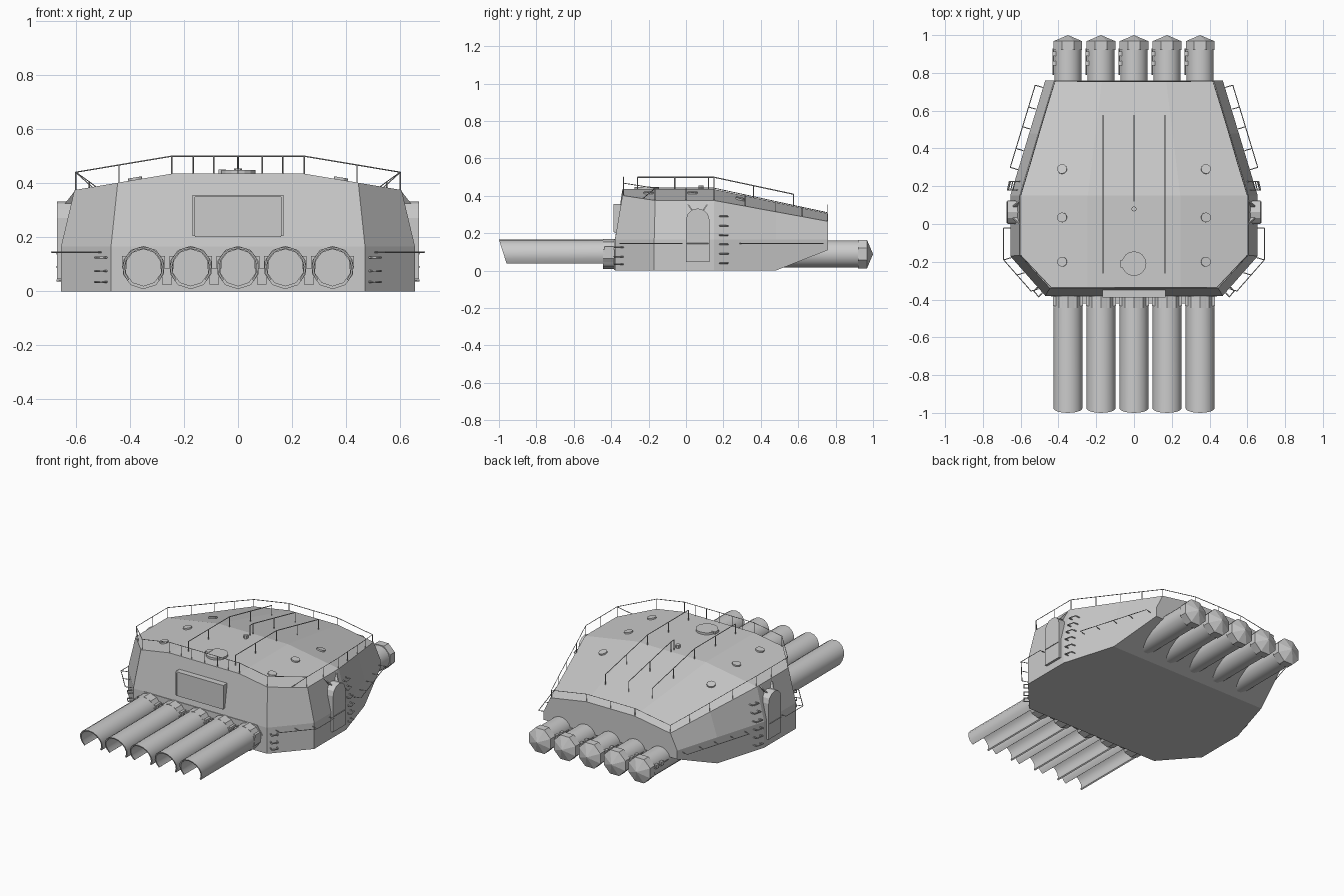
import bpy, bmesh, math
from mathutils import Vector

if "Cube" in bpy.data.objects:
    bpy.data.objects.remove(bpy.data.objects["Cube"])

TUBE_X = [-0.35, -0.175, 0, 0.175, 0.35]
TUBE_Z = 0.088


def make(name, verts, faces, smooth=False):
    me = bpy.data.meshes.new(name)
    me.from_pydata([tuple(v) for v in verts], [], faces)
    bm = bmesh.new()
    bm.from_mesh(me)
    bmesh.ops.remove_doubles(bm, verts=bm.verts, dist=1e-5)
    bmesh.ops.recalc_face_normals(bm, faces=bm.faces)
    bm.to_mesh(me)
    bm.free()
    ob = bpy.data.objects.new(name, me)
    bpy.context.collection.objects.link(ob)
    if smooth:
        bpy.ops.object.select_all(action='DESELECT')
        ob.select_set(True)
        bpy.context.view_layer.objects.active = ob
        bpy.ops.object.shade_smooth_by_angle(angle=math.radians(35))
    return ob


def box(name, lo, hi):
    v = [(x, y, z) for x in (lo[0], hi[0]) for y in (lo[1], hi[1]) for z in (lo[2], hi[2])]
    return make(name, v, [(0, 1, 3, 2), (4, 6, 7, 5), (0, 4, 5, 1), (2, 3, 7, 6), (0, 2, 6, 4), (1, 5, 7, 3)])


def prism(name, loop_a, loop_b):
    n = len(loop_a)
    faces = [(i, (i + 1) % n, n + (i + 1) % n, n + i) for i in range(n)]
    return make(name, loop_a + loop_b, faces + [tuple(range(n)), tuple(range(n, 2 * n))])


def lathe_y(name, x, profile, n, closed=False, smooth=True):
    v, f, m = [], [], len(profile)
    for y, r in profile:
        for i in range(n):
            a = 2 * math.pi * (i + 0.5) / n
            v.append((x + r * math.cos(a), y, TUBE_Z + r * math.sin(a)))
    for j in range(m if closed else m - 1):
        k = (j + 1) % m
        f += [(j * n + i, j * n + (i + 1) % n, k * n + (i + 1) % n, k * n + i) for i in range(n)]
    return make(name, v, f, smooth)


def wires(name, paths, r=0.0022):
    cu = bpy.data.curves.new(name, 'CURVE')
    cu.dimensions = '3D'
    cu.bevel_depth = r
    cu.bevel_resolution = 0
    cu.use_fill_caps = True
    for p in paths:
        sp = cu.splines.new('POLY')
        sp.points.add(len(p) - 1)
        for q, c in zip(sp.points, p):
            q.co = (*c, 1)
    ob = bpy.data.objects.new(name, cu)
    bpy.context.collection.objects.link(ob)
    bpy.ops.object.select_all(action='DESELECT')
    ob.select_set(True)
    bpy.context.view_layer.objects.active = ob
    bpy.ops.object.convert(target='MESH')


def flat_half(y):
    return 0.245 - 0.075 * max(0, (y - 0.15) / 0.61)


def roof(x, y):
    return 0.435 - 0.13 * max(0, (y - 0.15) / 0.61) - 0.167 * max(0, abs(x) - flat_half(y))


# Armoured housing: lower, middle and roof rings, right half then mirrored
plan = [(0.47, -0.38), (0.655, -0.17), (0.655, 0.15), (0.555, 0.48), (0.47, 0.76)]
top = [(0.445, -0.34), (0.605, -0.165), (0.605, 0.15), (0.506, 0.48), (0.422, 0.76)]
low_z = [0, 0, 0, 0, 0.11]
v, f = [], []
for (x, y), (tx, ty), z in zip(plan, top, low_z):
    h, e, c = flat_half(ty), roof(tx, ty), roof(0, ty)
    half = [(x, y, z), (x, y, 0.165), (tx, ty, e), (h, ty, c)]
    v += half + [(-a, b, d) for a, b, d in reversed(half)]
for i in range(4):
    f += [(8 * i + k, 8 * i + (k + 1) % 8, 8 * i + 8 + (k + 1) % 8, 8 * i + 8 + k) for k in range(8)]
for b in (0, 32):
    f += [(b, b + 1, b + 6, b + 7), tuple(b + k for k in range(1, 7))]
make("housing", v, f)

# Front opening plate and sighting panel
outline = [(-0.44, 0.004), (0.44, 0.004), (0.44, 0.11), (0.40, 0.165), (-0.40, 0.165), (-0.44, 0.11)]
prism("front_opening_plate", [(x, -0.384, z) for x, z in outline], [(x, -0.37, z) for x, z in outline])
box("front_panel", (-0.16, -0.382, 0.2), (0.16, -0.34, 0.348))
box("front_panel_hood", (-0.168, -0.388, 0.348), (0.168, -0.34, 0.356))
for s in (-1, 1):
    box("front_panel_side", (s * 0.164 - 0.004, -0.388, 0.205), (s * 0.164 + 0.004, -0.34, 0.35))

# Launch tubes
for x in TUBE_X:
    lathe_y("rear_tube", x, [(0.4, 0.0), (0.4, 0.073), (0.93, 0.073)], 16)
    lathe_y("rear_cap", x, [(0.92, 0.0), (0.92, 0.082), (0.968, 0.082), (1.0, 0.0)], 8, smooth=False)
    lathe_y("tube_collar", x, [(-0.38, 0.08), (-0.445, 0.08), (-0.445, 0.068), (-0.38, 0.068)], 10, True)
    # open-bottomed spoon with raked muzzle
    v, f, n = [], [], 12
    for i in range(n + 1):
        a = math.radians(-40 + 260 * i / n)
        for r in (0.077, 0.069):
            px, pz = x + r * math.cos(a), TUBE_Z + r * math.sin(a)
            v += [(px, -1.0 + 0.32 * (0.165 - pz), pz), (px, -0.39, pz)]
    for i in range(n):
        a, b = 4 * i, 4 * i + 4
        f += [(a, a + 1, b + 1, b), (a + 2, b + 2, b + 3, a + 3), (a, b, b + 2, a + 2), (a + 1, a + 3, b + 3, b + 1)]
    f += [(0, 2, 3, 1), (4 * n, 4 * n + 1, 4 * n + 3, 4 * n + 2)]
    make("tube_spoon", v, f, True)
    # collar lugs and rear latches
    for s in (-1, 1):
        box("collar_lug", (x + s * 0.07 - 0.009, -0.435, 0.085), (x + s * 0.07 + 0.009, -0.38, 0.13))
    for y in (0.84, 0.89):
        box("rear_latch", (x - 0.082, y, 0.095), (x - 0.06, y + 0.022, 0.12))
    wires("rear_latch_rod", [[(x - 0.078, 0.79, 0.108), (x - 0.078, 0.93, 0.108)]], 0.004)
for x in (-0.2625, -0.0875, 0.0875, 0.2625):
    box("tube_spacer", (x - 0.018, -0.42, 0.025), (x + 0.018, -0.38, 0.085))

# Side doors, hoods, rungs and hand rails
rungs, rails = [], []
arch = [(0.0, 0.045), (0.125, 0.045)]
arch += [(0.0625 + 0.0625 * math.cos(math.radians(a)), 0.272 + 0.06 * math.sin(math.radians(a))) for a in range(0, 181, 30)]
for s in (-1, 1):
    prism("side_door", [(s * 0.669, y, z) for y, z in arch], [(s * 0.61, y, z) for y, z in arch])
    rails.append([(s * 0.673, 0.005, 0.145), (s * 0.673, 0.12, 0.145)])
    for y0, y1 in ((0.0, 0.03), (0.125, 0.095)):
        prism("door_hood", [(s * 0.605, y0 - 0.004, 0.37), (s * 0.64, y1 - 0.004, 0.325), (s * 0.60, y1 - 0.004, 0.325)],
              [(s * 0.605, y0 + 0.004, 0.37), (s * 0.64, y1 + 0.004, 0.325), (s * 0.60, y1 + 0.004, 0.325)])
    for k in range(6):
        z = 0.04 + 0.05 * k
        x = 0.64 - max(0, z - 0.165) * 0.24
        rungs.append([(s * (x - 0.01), 0.18, z), (s * (x + 0.03), 0.18, z), (s * (x + 0.02), 0.225, z), (s * (x - 0.02), 0.225, z)])
    for z in (0.035, 0.075, 0.125):
        rungs.append([(s * 0.485, -0.365, z), (s * 0.505, -0.385, z), (s * 0.53, -0.355, z), (s * 0.51, -0.335, z)])
    # waist rail in two runs with stand-offs
    fore = [(0.69, -0.02), (0.69, -0.19), (0.545, -0.355)]
    aft = [(0.655, 0.30), (0.59, 0.515), (0.523, 0.735)]
    rails += [[(s * x, y, 0.145) for x, y in run] for run in (fore, aft)]
    for x, y in fore + aft + [(0.62, -0.27), (0.625, 0.40), (0.56, 0.62)]:
        d = (-0.04, 0.012 if y < -0.15 else -0.012 if y > 0.1 else 0)
        rails.append([(s * x, y, 0.145), (s * (x + d[0]), y + d[1], 0.145)])
wires("side_rungs", rungs, 0.004)
wires("side_hand_rails", rails, 0.0025)

# Roof edge railing following the roof
half = [(0, -0.335), (0.09, -0.335), (0.165, -0.335), (0.245, -0.335), (0.44, -0.335), (0.6, -0.165), (0.6, 0),
        (0.6, 0.15), (0.55, 0.315), (0.502, 0.48), (0.46, 0.62), (0.418, 0.755), (0.17, 0.755), (0, 0.755)]
loop = half + [(-x, y) for x, y in reversed(half[1:-1])]
hgt = lambda y: 0.065 - 0.02 * max(0, (y - 0.15) / 0.61)
paths = [[(x, y, roof(x, y) + hgt(y)) for x, y in loop + loop[:1]]]
paths += [[(x, y, roof(x, y) - 0.005), (x, y, roof(x, y) + hgt(y))] for x, y in loop]
paths += [[(s * 0.54, -0.23, roof(0.54, -0.23)), (s * 0.6, -0.165, 0.44)] for s in (-1, 1)]
wires("roof_edge_railing", paths)

# Walkway rails along the roof
paths = []
for x, ys in ((-0.165, (-0.26, -0.06, 0.15, 0.36, 0.575)), (0.165, (-0.26, -0.06, 0.15, 0.36, 0.575)), (0, (0.12, 0.15, 0.36, 0.575))):
    paths.append([(x, y, roof(0, y) + 0.064) for y in ys])
    paths += [[(x, y, roof(0, y) - 0.005), (x, y, roof(0, y) + 0.064)] for y in ys]
wires("roof_walkway_rails", paths, 0.003)


# Roof hatches and vents, tilted to the roof surface
def disc(name, x, y, r, h, n):
    e = 0.01
    nrm = Vector((-(roof(x + e, y) - roof(x - e, y)) / (2 * e), -(roof(x, y + e) - roof(x, y - e)) / (2 * e), 1))
    bpy.ops.mesh.primitive_cylinder_add(vertices=n, radius=r, depth=2 * h, location=(x, y, roof(x, y)))
    ob = bpy.context.object
    ob.name = name
    ob.rotation_euler = nrm.to_track_quat('Z', 'Y').to_euler()


for s in (-1, 1):
    for y in (-0.2, 0.035, 0.29):
        disc("roof_vent", s * 0.38, y, 0.026, 0.009, 12)
disc("roof_hatch", 0, -0.21, 0.065, 0.013, 16)
box("hatch_hinge", (-0.072, -0.23, 0.43), (-0.045, -0.19, 0.45))
disc("roof_knob", 0, 0.08, 0.014, 0.02, 8)
